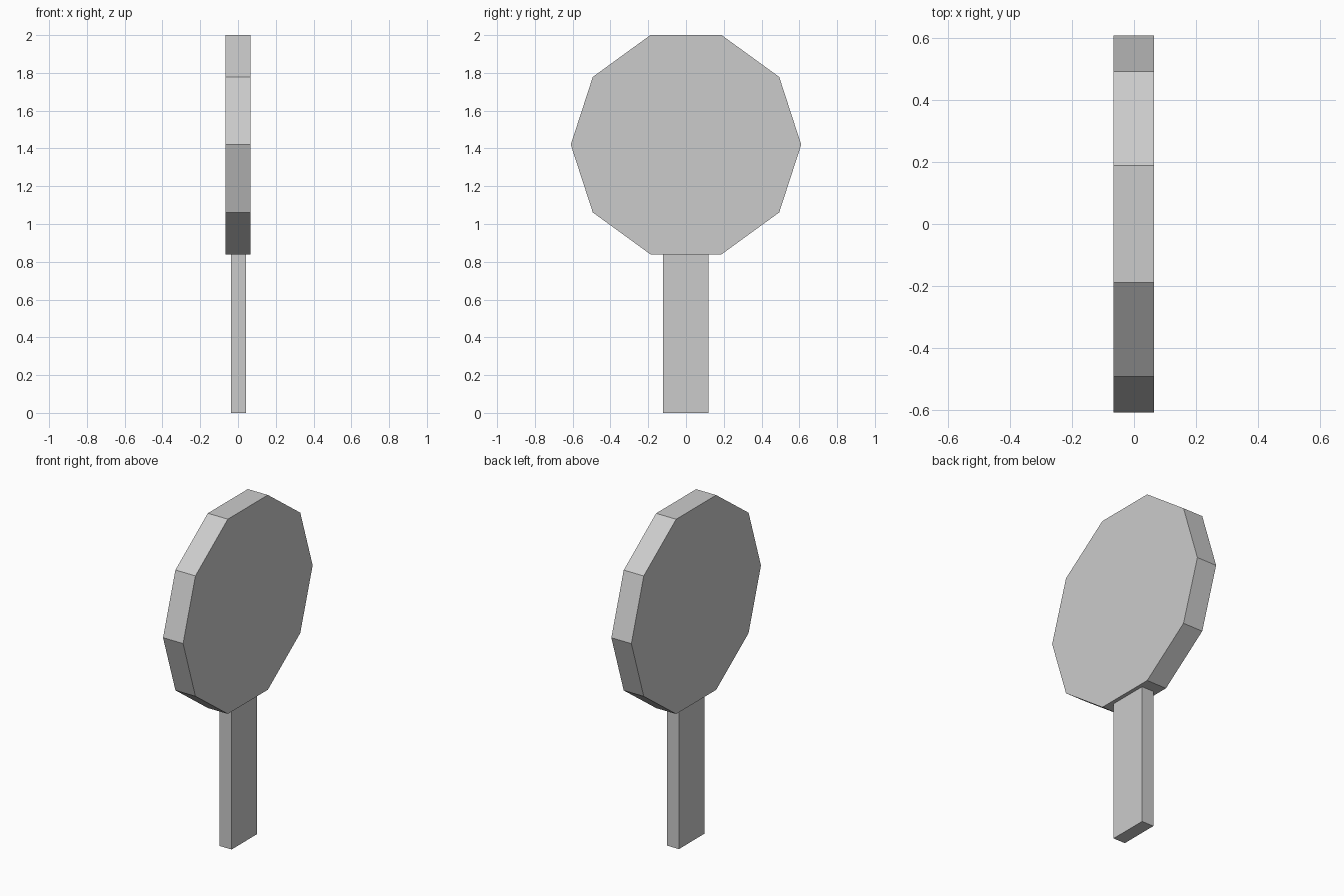
import bpy
import math

if "Cube" in bpy.data.objects:
    bpy.data.objects.remove(bpy.data.objects["Cube"])

# Ten-sided head, standing on edge with corners pointing along +y and -y
radius = 0.61
half_height = radius * math.cos(math.pi / 10)
bpy.ops.mesh.primitive_cylinder_add(
    vertices=10, radius=radius, depth=0.132,
    location=(-0.001, 0, 2 - half_height), rotation=(0, math.pi / 2, 0))
bpy.context.object.name = "head"
bpy.ops.object.transform_apply(location=False, rotation=True, scale=True)

# Flat rectangular handle, ending at the flat bottom edge of the head
handle_height = 2 - 2 * half_height
bpy.ops.mesh.primitive_cube_add(size=1, location=(0.003, -0.001, handle_height / 2))
handle = bpy.context.object
handle.name = "handle"
handle.scale = (0.079, 0.24, handle_height)
bpy.ops.object.transform_apply(location=False, rotation=False, scale=True)
